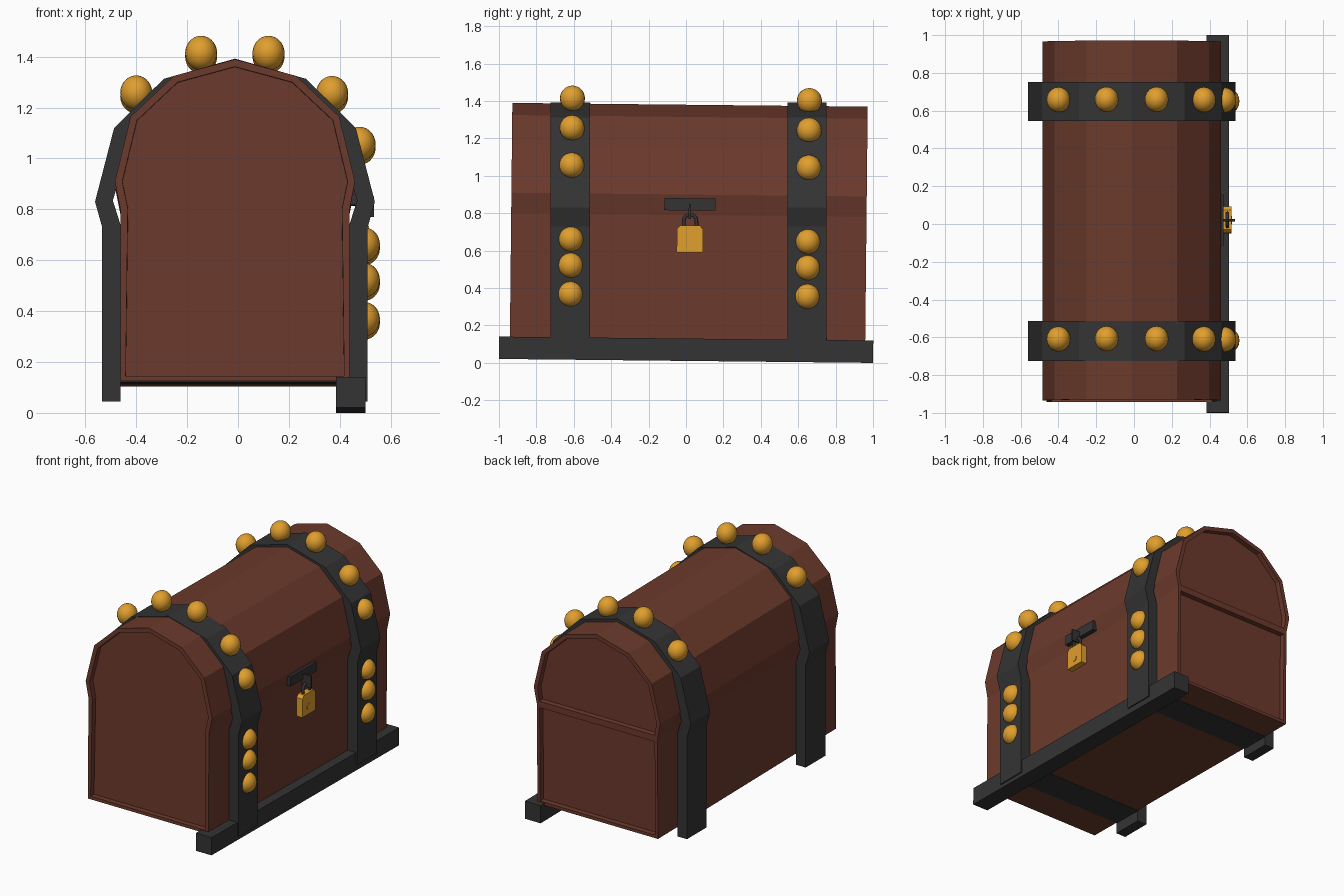
import bpy, bmesh, math
from mathutils import Matrix, Vector

if "Cube" in bpy.data.objects:
    bpy.data.objects.remove(bpy.data.objects["Cube"])

TILT = Matrix.Rotation(-0.0105, 4, 'X')   # the chest leans very slightly, the straps do not
CX = -0.012                               # centre line of body and straps


def material(name, rgb):
    m = bpy.data.materials.new(name)
    m.diffuse_color = (*rgb, 1)
    m.use_nodes = True
    m.node_tree.nodes["Principled BSDF"].inputs["Base Color"].default_value = m.diffuse_color
    return m


WOOD = material("brown_wood", (0.15, 0.042, 0.025))
IRON = material("dark_iron", (0.034, 0.034, 0.034))
GOLD = material("gold", (0.75, 0.345, 0.027))


def finish(bm, name, mat, smooth=False, tilt=True):
    bmesh.ops.recalc_face_normals(bm, faces=bm.faces)
    if tilt:
        bm.transform(TILT)
    me = bpy.data.meshes.new(name)
    for f in bm.faces:
        f.smooth = smooth
    bm.to_mesh(me)
    bm.free()
    me.materials.append(mat)
    ob = bpy.data.objects.new(name, me)
    bpy.context.collection.objects.link(ob)
    return ob


def prism(pts, a, b, axis='y'):
    """Extrude a 2D profile: (x, z) along y, or (y, z) along x."""
    bm = bmesh.new()
    put = (lambda p, t: (p[0], t, p[1])) if axis == 'y' else (lambda p, t: (t, p[0], p[1]))
    lo = [bm.verts.new(put(p, a)) for p in pts]
    hi = [bm.verts.new(put(p, b)) for p in pts]
    bm.faces.new(lo)
    bm.faces.new(hi[::-1])
    n = len(pts)
    for i in range(n):
        j = (i + 1) % n
        bm.faces.new((lo[j], lo[i], hi[i], hi[j]))
    bmesh.ops.recalc_face_normals(bm, faces=bm.faces)
    return bm


def box(name, x, y, z, mat):
    pts = [(x[0], z[0]), (x[1], z[0]), (x[1], z[1]), (x[0], z[1])]
    return finish(prism(pts, *y), name, mat)


def mirrored(half, cx):
    """Right half from the bottom up to (not including) the apex, then the left half."""
    apex = half[-1]
    right = [(cx + x, z) for x, z in half[:-1]]
    left = [(cx - x, z) for x, z in half[:-1]][::-1]
    return right + [(cx, apex[1])] + left


# chest body with rounded lid and sunken end panels inside a flat rim
body = mirrored([(0.45, 0.115), (0.45, 0.79), (0.472, 0.90), (0.41, 1.155),
                 (0.24, 1.315), (0, 1.38)], CX)
bm = prism(body, -0.943, 0.957)
seam = [v for v in bm.verts if v.co.y > 0 and abs(v.co.z - 0.79) < 1e-4]
bmesh.ops.connect_verts(bm, verts=seam)          # rear end: separate lid panel
bm.normal_update()
ends = [f for f in bm.faces if abs(f.normal.y) > 0.9]
bmesh.ops.inset_individual(bm, faces=ends, thickness=0.029, depth=0)
bmesh.ops.inset_individual(bm, faces=ends, thickness=0.001, depth=0)
for f in ends:
    step = 0.035 if f.calc_center_median().y < 0 else -0.035
    bmesh.ops.translate(bm, verts=f.verts, vec=(0, step, 0))
finish(bm, "chest_body", WOOD)

# iron straps over the lid, with a plate under the body
STUDS = [(-0.40, 1.252), (-0.145, 1.408), (0.12, 1.408), (0.37, 1.25),
         (0.478, 1.05), (0.495, 0.655), (0.495, 0.515), (0.495, 0.362)]
outer = mirrored([(0.522, 0.044), (0.522, 0.73), (0.55, 0.83), (0.475, 1.12),
                  (0.28, 1.313), (0, 1.3925)], CX)
inner = mirrored([(0.45, 0.044), (0.45, 0.74), (0.48, 0.835), (0.405, 1.085),
                  (0.24, 1.245), (0, 1.315)], CX)
for side, y0, y1 in (("front", -0.724, -0.514), ("back", 0.544, 0.752)):
    finish(prism(outer + inner[::-1], y0, y1), side + "_strap", IRON, tilt=False) 
    box(side + "_under_strap", (-0.47, 0.45), (y0, y1), (0.111, 0.14), IRON)
    # gold studs along the strap
    for i, (x, z) in enumerate(STUDS):
        bm = bmesh.new()
        m = (Matrix.Translation((x, (y0 + y1) / 2 - 0.003, z))
             @ Matrix.Diagonal((0.063, 0.067, 0.068, 1)))
        bmesh.ops.create_uvsphere(bm, u_segments=20, v_segments=14, radius=1, matrix=m)
        finish(bm, f"{side}_stud_{i + 1}", GOLD, smooth=True)

# long foot rail on the lock side
box("foot_rail", (0.385, 0.502), (-1, 1), (0.0105, 0.13), IRON)

# latch plate and staple
box("latch_plate", (0.42, 0.475), (-0.125, 0.148), (0.815, 0.88), IRON)
box("latch_staple", (0.46, 0.535), (0.006, 0.018), (0.77, 0.85), IRON)

# padlock with cut upper corners
LY = 0.014
lock = mirrored([(0.07, 0.59), (0.07, 0.715), (0.052, 0.735), (0, 0.735)], LY)
finish(prism(lock, 0.472, 0.515, 'x'), "padlock", GOLD)
disc = [(LY + 0.022 * math.cos(t * math.pi / 8), 0.643 + 0.022 * math.sin(t * math.pi / 8))
        for t in range(16)]
finish(prism(disc, 0.51, 0.519, 'x'), "keyhole_plate", GOLD)

# padlock shackle, an arch of round bar
bm = bmesh.new()
path = [(-0.034, 0.72)] + [(-0.034 * math.cos(a * math.pi / 8), 0.76 + 0.034 * math.sin(a * math.pi / 8))
                           for a in range(9)] + [(0.034, 0.72)]
rings = []
for y, z in path:
    out = Vector((0, y, max(z - 0.76, 0))).normalized()
    rings.append([bm.verts.new(Vector((0.494, LY + y, z)) + 0.010 * (
        math.cos(k * math.pi / 4) * out + math.sin(k * math.pi / 4) * Vector((1, 0, 0))))
        for k in range(8)])
for r, s in zip(rings, rings[1:]):
    for k in range(8):
        bm.faces.new((r[k], r[(k + 1) % 8], s[(k + 1) % 8], s[k]))
finish(bm, "padlock_shackle", IRON, smooth=True)
